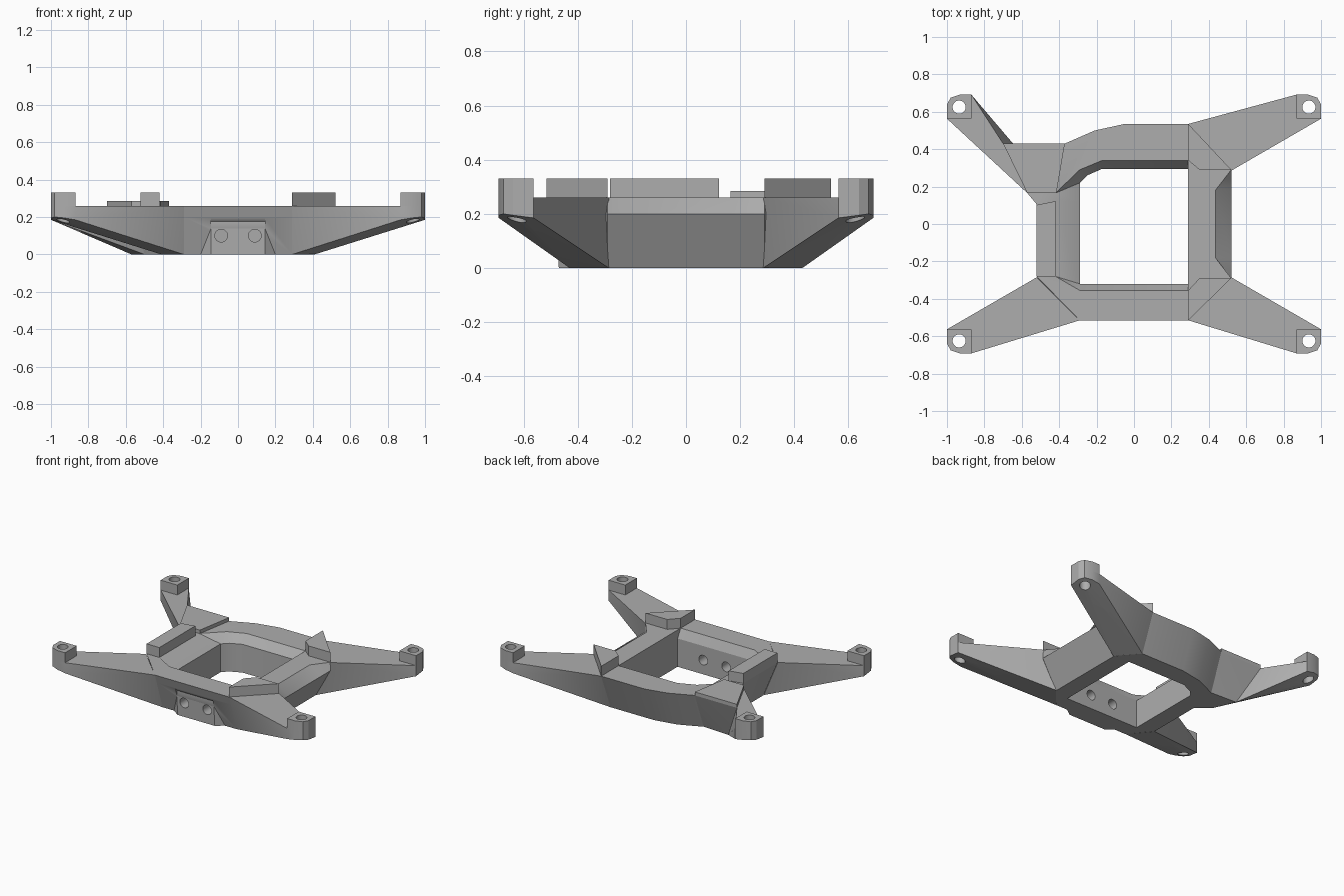
import bpy, bmesh, math
from mathutils import Vector

if "Cube" in bpy.data.objects:
    bpy.data.objects.remove(bpy.data.objects["Cube"])

grey = bpy.data.materials.new("mid_grey")
grey.diffuse_color = (0.42, 0.42, 0.42, 1)
grey.use_nodes = True
grey.node_tree.nodes["Principled BSDF"].inputs["Base Color"].default_value = grey.diffuse_color
TOP, MID, RAISED = 0.26, 0.20, 0.33


def finish(name, bm):
    bmesh.ops.recalc_face_normals(bm, faces=bm.faces[:])
    me = bpy.data.meshes.new(name)
    bm.to_mesh(me)
    bm.free()
    me.materials.append(grey)
    ob = bpy.data.objects.new(name, me)
    bpy.context.collection.objects.link(ob)
    return ob


def hull(name, pts):
    bm = bmesh.new()
    for p in pts:
        bm.verts.new(p)
    res = bmesh.ops.convex_hull(bm, input=bm.verts[:])
    loose = {g for g in res["geom_interior"] + res["geom_unused"]
             if isinstance(g, bmesh.types.BMVert)}
    bmesh.ops.delete(bm, geom=list(loose), context='VERTS')
    bmesh.ops.dissolve_limit(bm, angle_limit=0.01, verts=bm.verts[:], edges=bm.edges[:])
    return finish(name, bm)


def at(pts, z):
    return [(x, y, z) for x, y in pts]


def prism(name, pts, z0, z1):
    bm = bmesh.new()
    f = bm.faces.new([bm.verts.new(p) for p in at(pts, z0)])
    ext = bmesh.ops.extrude_face_region(bm, geom=[f])
    for v in ext["geom"]:
        if isinstance(v, bmesh.types.BMVert):
            v.co.z = z1
    return finish(name, bm)


def cylinder(x, y, z, r, depth, axis):
    bm = bmesh.new()
    bmesh.ops.create_cone(bm, cap_ends=True, segments=32, radius1=r, radius2=r, depth=depth)
    ob = finish("hole_cutter", bm)
    ob.location = (x, y, z)
    if axis == 'Y':
        ob.rotation_euler.x = math.pi / 2
    return ob


def cut(targets, cutter):
    # Bake the boolean into each target and drop the cutter
    cutter.hide_render = True
    for ob in targets:
        mod = ob.modifiers.new("cut", 'BOOLEAN')
        mod.operation, mod.solver, mod.object = 'DIFFERENCE', 'EXACT', cutter
        bpy.context.view_layer.update()
        dg = bpy.context.evaluated_depsgraph_get()
        me = bpy.data.meshes.new_from_object(ob.evaluated_get(dg))
        ob.modifiers.clear()
        ob.data = me
    bpy.data.objects.remove(cutter)


# Ring frame: outer top, outer bottom, inner top, inner lower, at stations round the opening
stations = [
    ((-.29, -.515), (-.29, -.43), (-.29, -.355), (-.29, -.32)),
    ((.29, -.515), (.29, -.43), (.29, -.355), (.29, -.32)),
    ((.52, -.29), (.41, -.29), (.29, -.29), (.29, -.29)),
    ((.435, -.18), (.41, -.18), (.29, -.18), (.29, -.18)),
    ((.435, .18), (.41, .18), (.29, .18), (.29, .18)),
    ((.52, .29), (.41, .29), (.29, .28), (.29, .28)),
    ((.29, .535), (.29, .43), (.29, .34), (.29, .295)),
    ((-.05, .535), (-.05, .43), (-.17, .34), (-.17, .295)),
    ((-.21, .50), (-.21, .40), (-.29, .29), (-.25, .26)),
    ((-.37, .43), (-.37, .33), (-.42, .165), (-.29, .22)),
    ((-.52, .105), (-.41, .105), (-.42, .12), (-.29, .12)),
    ((-.52, -.28), (-.41, -.28), (-.42, -.28), (-.29, -.32)),
]
bm = bmesh.new()
rings = []
for ot, ob_, it, im in stations:
    o = Vector(ot).lerp(Vector(ob_), (TOP - MID) / TOP)
    if ot[0] > 0.4:                       # chamfered right beam
        o = Vector((.52, ot[1]))
    pts = [(*ob_, 0), (*o, MID), (*ot, TOP), (*it, TOP), (*im, MID), (*im, 0)]
    rings.append([bm.verts.new(p) for p in pts])
n = len(rings)
for i, a in enumerate(rings):
    b = rings[(i + 1) % n]
    for k in range(6):
        bm.faces.new((a[k], b[k], b[(k + 1) % 6], a[(k + 1) % 6]))
frame = finish("ring_frame", bm)

# Front pad with a shallow recess above it
recess = hull("recess_cutter", [(sx * x, y, z) for sx in (-1, 1) for x, y, z in
              ((.145, -.475, .10), (.145, -.475, .175), (.145, -.60, .10),
               (.145, -.495, .195), (.145, -.60, .195))])
cut([frame], recess)
pad = hull("front_pad", [(sx * x, y, z) for sx in (-1, 1) for x, y, z in
           ((.145, -.47, 0), (.145, -.475, .14), (.2, -.43, 0),
            (.145, -.42, 0), (.145, -.46, .14))])
for sx in (-.09, .09):
    cut([frame, pad], cylinder(sx, -.41, .10, .034, .3, 'Y'))


# Arms and corner bosses
def tip(sx, sy):
    outline = ((.87, .563), (1, .563), (1, .64), (.98, .675), (.93, .692), (.87, .692))
    return [(sx * x, sy * y) for x, y in outline]


for sx, sy, name in ((-1, -1, "front_left"), (1, -1, "front_right"),
                     (1, 1, "back_right"), (-1, 1, "back_left")):
    t = tip(sx, sy)
    if name == "back_left":
        top = [(-.70, .43), (-.57, .165)]
        low = [(-.57, .34), (-.50, .18)]
    else:
        oy = .515 if sy < 0 else .535
        top = [(sx * .29, sy * oy), (sx * .52, sy * .285)]
        low = [(sx * .29, sy * .43), (sx * .41, sy * .285)]
    under = [(x, y, z) for (x, y), z in zip(t, (.16, .185, .195, .20, .195, .185))]
    arm = hull(name + "_arm", at(top, TOP) + at(low, 0) + at(t, TOP) + under)
    boss = prism(name + "_boss", t, TOP, RAISED)
    cut([arm, boss], cylinder(sx * .935, sy * .625, .25, .035, .4, 'Z'))

# Root block joining the back left arm to the frame
hull("back_left_root",
     at([(-.70, .43), (-.37, .43), (-.57, .165), (-.52, .105), (-.42, .165)], TOP)
     + at([(-.57, .34), (-.50, .18), (-.41, .105), (-.37, .33)], 0))

# Raised pads on the top face
prism("back_left_plate", [(-.70, .43), (-.37, .43), (-.415, .165), (-.57, .165)], TOP, .285)
prism("left_bar", [(-.52, -.28), (-.42, -.28), (-.42, .122), (-.52, .102)], TOP, RAISED)
prism("front_right_plate", [(.29, -.515), (.52, -.29), (.35, -.29), (.29, -.355)], TOP, RAISED)
prism("back_right_plate", [(.29, .535), (.52, .29), (.35, .29), (.29, .34)], TOP, RAISED)

# Smooth only the gentle bends and the round holes
for ob in list(bpy.context.collection.objects):
    bpy.ops.object.select_all(action='DESELECT')
    ob.select_set(True)
    bpy.context.view_layer.objects.active = ob
    bpy.ops.object.shade_smooth_by_angle(angle=math.radians(28))
